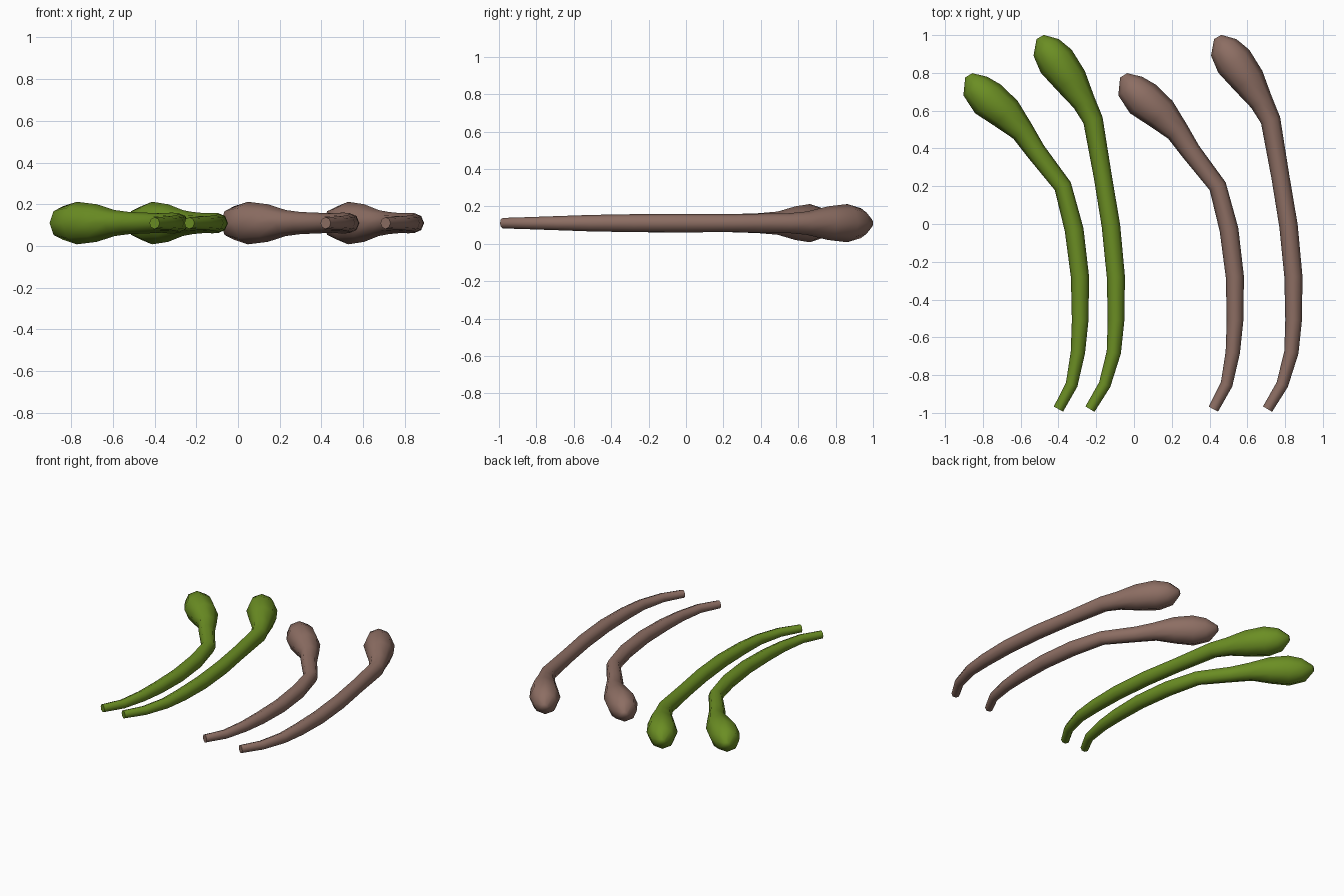
import bpy, bmesh, math
from mathutils import Vector

if "Cube" in bpy.data.objects:
    bpy.data.objects.remove(bpy.data.objects["Cube"])

SIDES = 8
HEIGHT = 0.11   # all stems lie flat around this height


def material(name, rgb):
    m = bpy.data.materials.new(name)
    m.diffuse_color = (*rgb, 1)
    m.use_nodes = True
    m.node_tree.nodes["Principled BSDF"].inputs["Base Color"].default_value = m.diffuse_color
    return m


green = material("olive green", (0.147, 0.27, 0.017))
brown = material("dusty brown", (0.266, 0.156, 0.125))

# Paths from thin tip to club head: x, y, radius
BENT = [(-.40, -.98, .028), (-.33, -.85, .032), (-.297, -.68, .038), (-.285, -.51, .044),
        (-.286, -.28, .048), (-.317, -.03, .050), (-.377, .20, .047), (-.52, .385, .053),
        (-.59, .49, .062), (-.677, .585, .09), (-.773, .662, .102), (-.84, .73, .08),
        (-.875, .787, .022)]
CURVED = [(-.233, -.98, .028), (-.155, -.85, .032), (-.107, -.68, .038), (-.095, -.51, .044),
          (-.096, -.28, .048), (-.122, -.01, .049), (-.165, .25, .048), (-.217, .55, .053),
          (-.265, .645, .062), (-.335, .76, .09), (-.412, .862, .102), (-.465, .935, .08),
          (-.497, .99, .022)]


def stem(name, path, shift, mat):
    """Sweep a tapering octagon along a path in the ground plane."""
    bm = bmesh.new()
    pts = [Vector((x + shift, y, HEIGHT)) for x, y, r in path]
    rings = []
    for i, p in enumerate(pts):
        before = (p - pts[i - 1]).normalized() if i else Vector()
        after = (pts[i + 1] - p).normalized() if i + 1 < len(pts) else Vector()
        t = (before + after).normalized()
        side = Vector((t.y, -t.x, 0))
        ring = []
        for k in range(SIDES):
            a = 2 * math.pi * k / SIDES
            ring.append(bm.verts.new(p + path[i][2] * (side * math.cos(a) + Vector((0, 0, math.sin(a))))))
        rings.append(ring)
    for a, b in zip(rings, rings[1:]):
        for k in range(SIDES):
            n = (k + 1) % SIDES
            bm.faces.new((a[k], a[n], b[n], b[k]))
    bm.faces.new(rings[0])
    bm.faces.new(rings[-1])
    bmesh.ops.recalc_face_normals(bm, faces=bm.faces)
    me = bpy.data.meshes.new(name)
    bm.to_mesh(me)
    bm.free()
    me.materials.append(mat)
    ob = bpy.data.objects.new(name, me)
    bpy.context.collection.objects.link(ob)
    bpy.ops.object.select_all(action='DESELECT')
    ob.select_set(True)
    bpy.context.view_layer.objects.active = ob
    bpy.ops.object.shade_smooth_by_angle(angle=math.radians(60))


# One bent and one curved stem in each colour
stem("green_bent_stem", BENT, 0, green)
stem("green_curved_stem", CURVED, 0, green)
stem("brown_bent_stem", BENT, .82, brown)
stem("brown_curved_stem", CURVED, .94, brown)
